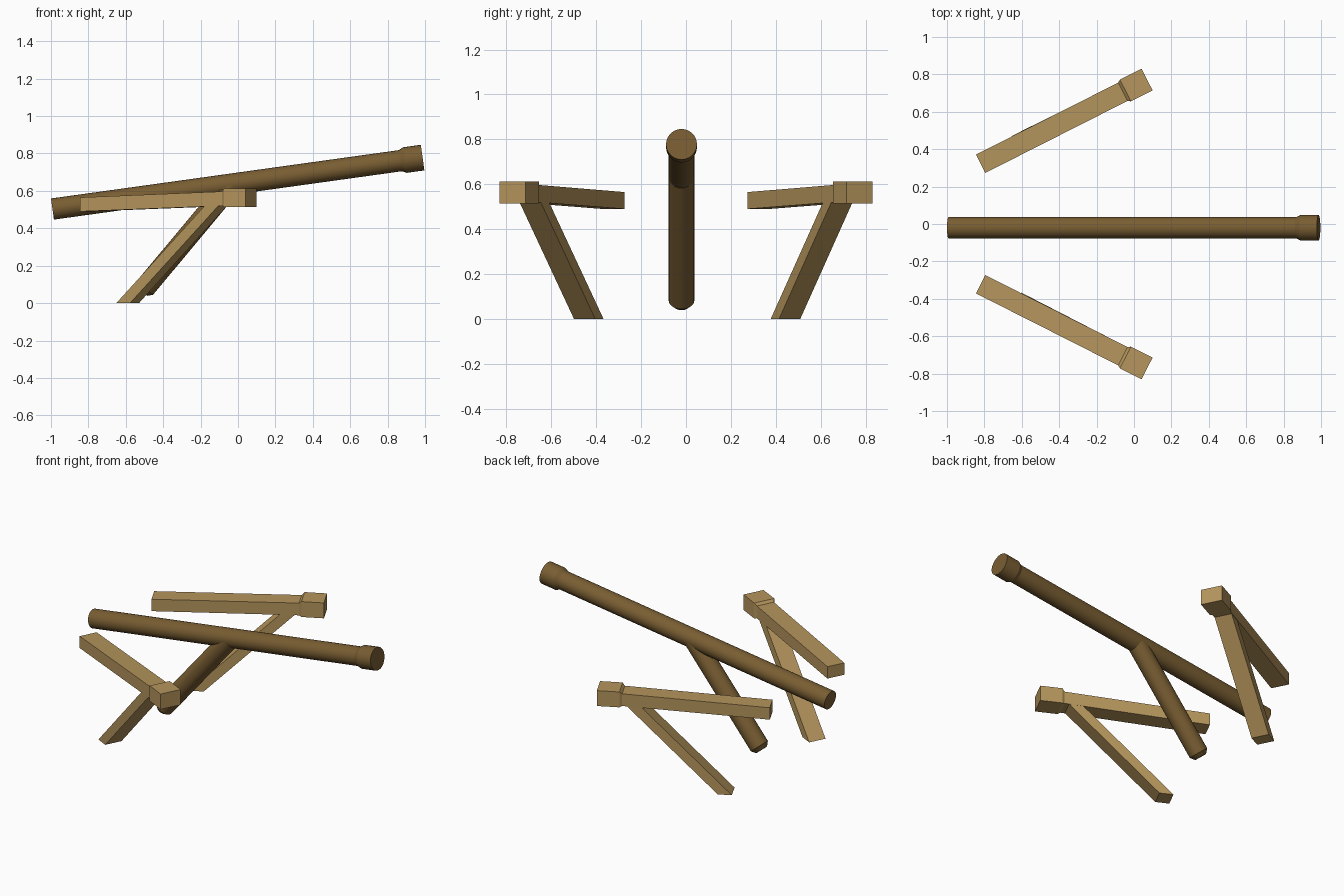
import bpy, bmesh, math
from mathutils import Vector

if "Cube" in bpy.data.objects:
    bpy.data.objects.remove(bpy.data.objects["Cube"])


def material(name, color):
    m = bpy.data.materials.new(name)
    m.diffuse_color = (*color, 1)
    m.use_nodes = True
    m.node_tree.nodes["Principled BSDF"].inputs["Base Color"].default_value = m.diffuse_color
    return m


DARK = material("dark_wood", (0.19, 0.11, 0.032))
PALE = material("pale_wood", (0.46, 0.30, 0.108))
POLE_Y = -0.02


def loft(name, rings, mat, smooth=False):
    """Skin a list of equal-length point rings and cap both ends."""
    bm = bmesh.new()
    vs = [[bm.verts.new(p) for p in ring] for ring in rings]
    n = len(vs[0])
    for a, b in zip(vs, vs[1:]):
        for i in range(n):
            j = (i + 1) % n
            bm.faces.new((a[i], a[j], b[j], b[i]))
    bm.faces.new(vs[0])
    bm.faces.new(vs[-1])
    bmesh.ops.recalc_face_normals(bm, faces=bm.faces)
    me = bpy.data.meshes.new(name)
    bm.to_mesh(me)
    bm.free()
    ob = bpy.data.objects.new(name, me)
    bpy.context.collection.objects.link(ob)
    me.materials.append(mat)
    if smooth:
        bpy.ops.object.select_all(action='DESELECT')
        ob.select_set(True)
        bpy.context.view_layer.objects.active = ob
        bpy.ops.object.shade_smooth_by_angle(angle=math.radians(25))
    return ob


def turned(name, start, end, profile, sides=24):
    """Round timber; profile lists (distance along axis, radius)."""
    start, end = Vector(start), Vector(end)
    axis = (end - start).normalized()
    u = Vector((0, 1, 0))
    v = axis.cross(u)
    rings = []
    for d, r in profile:
        rings.append([start + axis * d
                      + u * r * math.cos(2 * math.pi * i / sides)
                      + v * r * math.sin(2 * math.pi * i / sides)
                      for i in range(sides)])
    return loft(name, rings, DARK, True)


# Long sloping pole with a thicker collar at its high end
a, b = Vector((-0.992, POLE_Y, 0.503)), Vector((0.987, POLE_Y, 0.778))
L = (b - a).length
turned("pole", a, b, [(0, 0.057), (L - 0.12, 0.057), (L - 0.095, 0.069), (L, 0.069)])

# Slanted round prop under the pole, chamfered at the foot
a, b = Vector((-0.514, POLE_Y, 0.062)), Vector((-0.035, POLE_Y, 0.636))
turned("pole_prop", a, b, [(0, 0.036), (0.025, 0.057), ((b - a).length, 0.057)])

# Square side rails, each with a block head and a slanted leg
for side, label in ((-1, "front"), (1, "back")):
    near = Vector((-0.82, side * 0.322, 0))
    far = Vector((0.07, side * 0.7725, 0))
    along = (far - near).normalized()
    across = Vector((-along.y, along.x, 0))
    length = (far - near).length

    def section(d, w, z0, z1):
        c = near + along * d
        return [c + across * s * w + Vector((0, 0, z))
                for s, z in ((-1, z0), (1, z0), (1, z1), (-1, z1))]

    h = length - 0.145
    loft(label + "_rail", [section(0, 0.055, 0.49, 0.565),
                           section(h, 0.055, 0.52, 0.597),
                           section(h + 0.015, 0.065, 0.515, 0.612),
                           section(length, 0.065, 0.515, 0.612)], PALE)

    def leg_ring(x, y, z):
        return [Vector((x, y, z)) + along * i * 0.041 + across * j * 0.053
                for i, j in ((-1, -1), (1, -1), (1, 1), (-1, 1))]

    loft(label + "_leg", [leg_ring(-0.59, side * 0.438 + 0.005, 0),
                          leg_ring(-0.10, side * 0.685, 0.54)], PALE)
